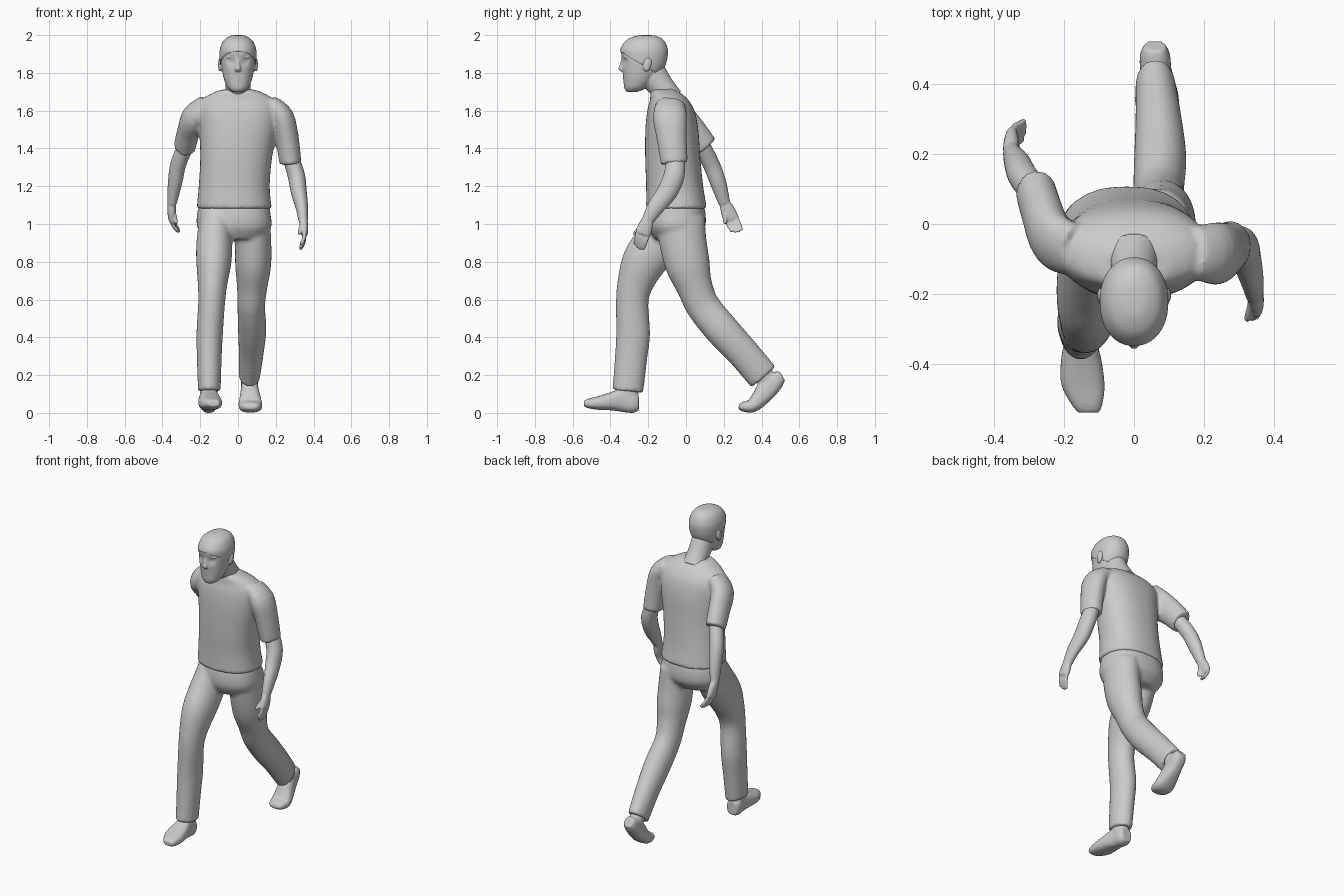
import bpy, bmesh, math
from mathutils import Vector, Matrix


def spline(secs, k):
    """Catmull-Rom interpolation of (x, y, z, rx, ry) sections."""
    out = []
    n = len(secs)
    for i in range(n - 1):
        p = [secs[max(0, min(n - 1, i + j))] for j in (-1, 0, 1, 2)]
        for s in range(k):
            t = s / k
            out.append([0.5 * (2 * b + (c - a) * t + (2 * a - 5 * b + 4 * c - d) * t * t
                               + (3 * b - a - 3 * c + d) * t ** 3) for a, b, c, d in zip(*p)])
    return out + [list(secs[-1])]


def loft(bm, secs, axis=None, n=28, k=4, p=2.0):
    """Capped tube of superellipse rings across a smooth path."""
    pts = spline(secs, k)
    rings = []
    for i, (x, y, z, rx, ry) in enumerate(pts):
        a, b = pts[max(i - 1, 0)], pts[min(i + 1, len(pts) - 1)]
        t = Vector(axis) if axis else (Vector(b[:3]) - Vector(a[:3])).normalized()
        u = Vector((1, 0, 0))
        u = (u - t * u.dot(t)).normalized()
        d = t.cross(u)
        ring = []
        for j in range(n):
            c, s = math.cos(2 * math.pi * j / n), math.sin(2 * math.pi * j / n)
            c = math.copysign(abs(c) ** (2 / p), c)
            s = math.copysign(abs(s) ** (2 / p), s)
            ring.append(bm.verts.new(Vector((x, y, z)) + u * rx * c + d * ry * s))
        rings.append(ring)
    for r, q in zip(rings, rings[1:]):
        for j in range(n):
            bm.faces.new((r[j], r[(j + 1) % n], q[(j + 1) % n], q[j]))
    bm.faces.new(rings[0])
    bm.faces.new(rings[-1])


def ball(bm, loc, size, tilt=0):
    m = Matrix.Translation(loc) @ Matrix.Rotation(tilt, 4, 'X') @ Matrix.Diagonal((*size, 1))
    bmesh.ops.create_uvsphere(bm, u_segments=16, v_segments=10, radius=1, matrix=m)


def finish(name, bm, voxel=0, smooth=0):
    bmesh.ops.recalc_face_normals(bm, faces=bm.faces)
    me = bpy.data.meshes.new(name)
    bm.to_mesh(me)
    bm.free()
    ob = bpy.data.objects.new(name, me)
    bpy.context.collection.objects.link(ob)
    bpy.ops.object.select_all(action='DESELECT')
    ob.select_set(True)
    bpy.context.view_layer.objects.active = ob
    bpy.ops.object.shade_smooth_by_angle(angle=math.radians(40))
    if voxel:  # fuse overlapping volumes into one skin
        r = ob.modifiers.new("fuse", 'REMESH')
        r.mode = 'VOXEL'
        r.voxel_size = voxel
        r.use_smooth_shade = True
        s = ob.modifiers.new("soften", 'SMOOTH')
        s.factor = 0.5
        s.iterations = smooth
    return ob


# shirt: torso, collar and two short sleeves
bm = bmesh.new()
loft(bm, [(-.02, -.05, 1.08, .199, .161), (-.02, -.06, 1.2, .188, .151),
          (-.01, -.07, 1.35, .19, .146), (0, -.075, 1.5, .205, .14),
          (0, -.08, 1.6, .215, .125), (0, -.09, 1.66, .19, .10),
          (0, -.112, 1.7, .12, .075), (0, -.12, 1.712, .08, .055)], axis=(0, 0, 1), n=40, p=2.3)
loft(bm, [(0, -.09, 1.62, .1, .085), (0, -.13, 1.698, .083, .07)])
loft(bm, [(.17, -.08, 1.64, .045, .075), (.232, -.085, 1.57, .062, .09),
          (.26, -.075, 1.45, .062, .08), (.278, -.062, 1.32, .058, .072)])
loft(bm, [(-.17, -.075, 1.64, .045, .075), (-.232, -.045, 1.57, .062, .09),
          (-.262, .03, 1.49, .06, .08), (-.283, .1, 1.405, .058, .072)])
finish("shirt", bm, .011, 4)

# trousers: hips and two striding legs
bm = bmesh.new()
loft(bm, [(-.02, -.05, 1.12, .18, .14), (-.022, -.05, 1.05, .195, .154),
          (-.02, -.05, .98, .195, .15), (-.02, -.055, .92, .15, .11)], axis=(0, 0, 1), n=40, p=2.3)
loft(bm, [(-.115, -.08, 1.02, .09, .12), (-.125, -.15, .9, .095, .125),
          (-.128, -.222, .8, .093, .118), (-.135, -.27, .68, .078, .095),
          (-.14, -.285, .58, .071, .086), (-.15, -.28, .42, .07, .09),
          (-.152, -.29, .3, .066, .086), (-.152, -.308, .115, .06, .082)])
loft(bm, [(.075, -.03, 1.02, .095, .13), (.08, -.015, .9, .096, .125),
          (.08, .01, .78, .095, .118), (.075, .045, .67, .081, .096),
          (.07, .09, .565, .073, .09), (.075, .19, .44, .075, .091),
          (.07, .3, .32, .066, .086), (.06, .41, .19, .056, .085)])
finish("trousers", bm, .011, 4)

# shoes: flat leading foot, trailing foot rolling off its toes
bm = bmesh.new()
loft(bm, [(-.13, -.54, .05, .03, .015), (-.135, -.515, .05, .045, .026),
          (-.146, -.46, .053, .062, .037), (-.151, -.39, .063, .058, .05),
          (-.153, -.33, .07, .046, .066), (-.155, -.28, .062, .046, .062),
          (-.155, -.25, .055, .034, .042)], axis=(0, 1, 0), p=2.5)
loft(bm, [(-.153, -.31, .2, .045, .058), (-.153, -.308, .06, .045, .058)])
finish("front_shoe", bm, .006, 2)
bm = bmesh.new()
loft(bm, [(.068, .28, .036, .03, .012), (.068, .3, .033, .05, .025),
          (.066, .35, .038, .063, .036), (.064, .392, .078, .056, .046),
          (.062, .432, .128, .046, .055), (.06, .48, .175, .043, .046),
          (.06, .51, .195, .03, .028)], p=2.5)
loft(bm, [(.06, .45, .15, .043, .05), (.06, .37, .25, .043, .052)])
finish("back_shoe", bm, .006, 2)


# bare arms with hands
def arm(name, forearm, wrist, knuckle, tip, thumb):
    bm = bmesh.new()
    loft(bm, forearm)
    w, kn, tp = Vector(wrist), Vector(knuckle), Vector(tip)
    mid = (w + kn) / 2
    loft(bm, [(*w, .022, .028), (*mid, .023, .038), (*kn, .018, .041),
              (*(kn + (kn - w) * .1), .01, .034)], p=2.3)
    spread = (kn - w).normalized().cross(Vector((1, 0, 0)))
    if spread.y < 0:
        spread = -spread
    for i in range(4):
        o = spread * (.029 - .0193 * i)
        reach = (1, 1.06, 1, .85)[i]
        a = kn + o - (kn - w) * .1
        e = kn + o * .85 + (tp - kn) * reach
        m = (a + e) / 2 + Vector((math.copysign(.008, kn.x), 0, 0))
        loft(bm, [(*a, .011, .011), (*m, .0105, .0105), (*(m.lerp(e, .85)), .009, .009),
                  (*e, .004, .004)], n=10, k=3)
    a, e = w.lerp(kn, .25), Vector(thumb)
    loft(bm, [(*a, .016, .018), (*a.lerp(e, .55), .013, .014), (*a.lerp(e, .9), .01, .01),
              (*e, .004, .004)], n=10, k=3)
    finish(name, bm, .005, 2)


arm("forward_arm",
    [(.272, -.055, 1.37, .042, .048), (.308, -.062, 1.26, .046, .055), (.322, -.1, 1.17, .042, .054),
     (.338, -.16, 1.09, .033, .045), (.345, -.203, 1.02, .025, .032)],
    (.345, -.2, 1.03), (.352, -.228, .95), (.33, -.252, .872), (.322, -.278, .945))
arm("rear_arm",
    [(-.265, .07, 1.44, .042, .045), (-.315, .132, 1.32, .042, .045), (-.333, .17, 1.22, .038, .043),
     (-.35, .203, 1.11, .025, .031)],
    (-.352, .203, 1.115), (-.35, .24, 1.025), (-.312, .272, .958), (-.325, .205, 1.0))

# head: skull and jaw rings, then sunken eye sockets and facial features
skull = [(0, -.285, 1.7, .03, .03), (0, -.267, 1.722, .055, .06), (0, -.246, 1.77, .075, .086),
         (0, -.228, 1.83, .088, .11), (0, -.222, 1.88, .094, .119), (0, -.222, 1.925, .092, .12),
         (0, -.217, 1.968, .073, .096), (0, -.212, 1.99, .04, .055), (0, -.21, 1.995, .012, .016)]
bm = bmesh.new()
loft(bm, skull, axis=(0, 0, 1), n=48, k=6, p=2.15)
for v in bm.verts:
    for side in (-1, 1):
        d = (v.co - Vector((side * .037, -.325, 1.862))) / .021
        v.co.y += .013 * math.exp(-d.length_squared)
loft(bm, [(0, -.07, 1.66, .07, .06), (0, -.125, 1.72, .066, .068), (0, -.175, 1.79, .066, .075),
          (0, -.2, 1.85, .06, .07)])
loft(bm, [(0, -.328, 1.885, .009, .01), (0, -.336, 1.85, .01, .013), (0, -.341, 1.822, .017, .017),
          (0, -.334, 1.808, .014, .012)], axis=(0, 0, 1), n=14)
for z, w in ((1.779, .026), (1.768, .022)):
    ball(bm, (0, -.322, z), (w, .012, .006))
ball(bm, (0, -.308, 1.725), (.026, .02, .02))
for s in (-1, 1):
    ball(bm, (s * .037, -.311, 1.862), (.014, .011, .009))
    ball(bm, (s * .036, -.318, 1.884), (.026, .013, .007))
    ball(bm, (s * .095, -.205, 1.843), (.011, .022, .037), -.2)
finish("head", bm, .005, 1)

# hair: slightly larger skull cap cut along a sloping hairline
bm = bmesh.new()
c = Vector((0, -.22, 1.87))
loft(bm, skull, axis=(0, 0, 1), n=48, k=6, p=2.15)
for v in bm.verts:
    v.co = c + (v.co - c) * 1.04
bmesh.ops.bisect_plane(bm, geom=bm.verts[:] + bm.edges[:] + bm.faces[:],
                       plane_co=(0, -.345, 1.912), plane_no=(0, .15, .25), clear_inner=True)
hair = finish("hair", bm)
hair.modifiers.new("thickness", 'SOLIDIFY').thickness = .01
